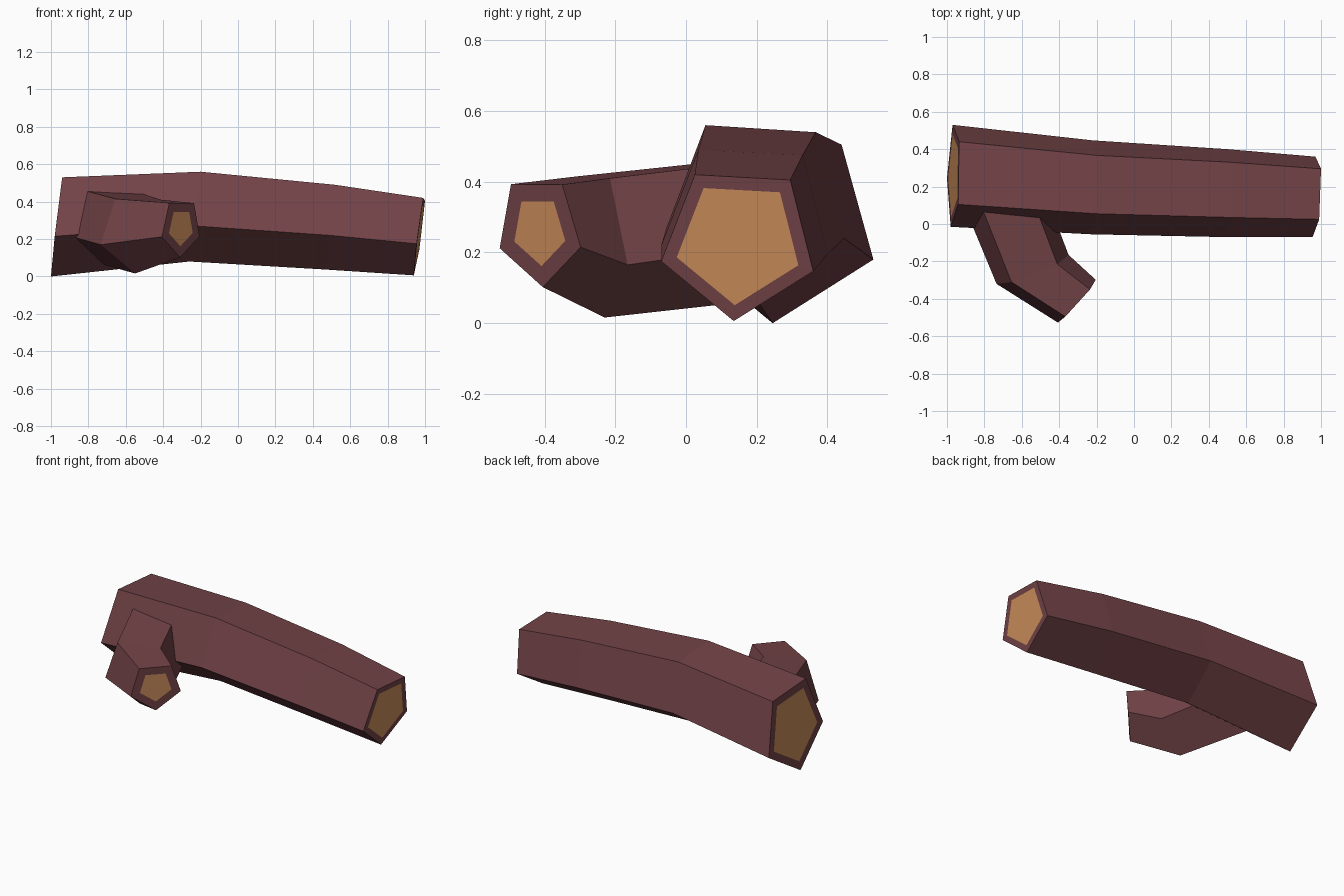
import bpy, bmesh
from mathutils import Vector


def material(name, color):
    m = bpy.data.materials.new(name)
    m.diffuse_color = color
    return m


BARK = material("bark", (0.17, 0.056, 0.063, 1))
WOOD = material("cut_wood", (0.60, 0.27, 0.105, 1))


def limb(name, rings, cut_scale, cut_start):
    """Skin five-sided rings; close the ends, with an inset cut face where sawn."""
    bm = bmesh.new()
    loops = [[bm.verts.new(p) for p in ring] for ring in rings]

    def bridge(a, b):
        for i in range(5):
            j = (i + 1) % 5
            bm.faces.new((a[i], a[j], b[j], b[i]))

    for a, b in zip(loops, loops[1:]):
        bridge(a, b)

    def cut(loop):
        c = sum((v.co for v in loop), Vector()) / 5
        inner = [bm.verts.new(c + (v.co - c) * cut_scale) for v in loop]
        bridge(loop, inner)
        bm.faces.new(inner).material_index = 1

    cut(loops[-1])
    if cut_start:
        cut(loops[0])
    else:
        bm.faces.new(loops[0])
    bmesh.ops.recalc_face_normals(bm, faces=bm.faces[:])
    me = bpy.data.meshes.new(name)
    bm.to_mesh(me)
    bm.free()
    me.materials.append(BARK)
    me.materials.append(WOOD)
    ob = bpy.data.objects.new(name, me)
    bpy.context.collection.objects.link(ob)
    return ob


# Main log: front side, front top, back top, back side, bottom ridge
limb("log_trunk", [
    [(-0.98, -0.015, 0.215), (-0.94, 0.105, 0.53), (-0.935, 0.44, 0.505),
     (-0.97, 0.53, 0.18), (-1.0, 0.245, 0.0)],
    [(-0.23, -0.055, 0.27), (-0.20, 0.055, 0.56), (-0.20, 0.367, 0.54),
     (-0.22, 0.447, 0.24), (-0.26, 0.19, 0.08)],
    [(0.49, -0.07, 0.22), (0.52, 0.035, 0.49), (0.52, 0.33, 0.475),
     (0.50, 0.40, 0.195), (0.47, 0.155, 0.037)],
    [(0.955, -0.07, 0.175), (0.99, 0.025, 0.42), (1.0, 0.295, 0.405),
     (0.97, 0.36, 0.147), (0.94, 0.135, 0.006)],
], 0.8, True)

# Branch stub: left side, top left, top right, right side, bottom ridge
limb("branch_stub", [
    [(-0.93, 0.15, 0.225), (-0.85, 0.18, 0.467), (-0.562, 0.185, 0.458),
     (-0.47, 0.15, 0.21), (-0.725, 0.21, 0.065)],
    [(-0.735, -0.32, 0.17), (-0.655, -0.31, 0.415), (-0.41, -0.215, 0.41),
     (-0.35, -0.165, 0.165), (-0.55, -0.23, 0.016)],
    [(-0.407, -0.527, 0.212), (-0.367, -0.495, 0.393), (-0.235, -0.35, 0.392),
     (-0.205, -0.298, 0.215), (-0.31, -0.405, 0.102)],
], 0.63, False)
